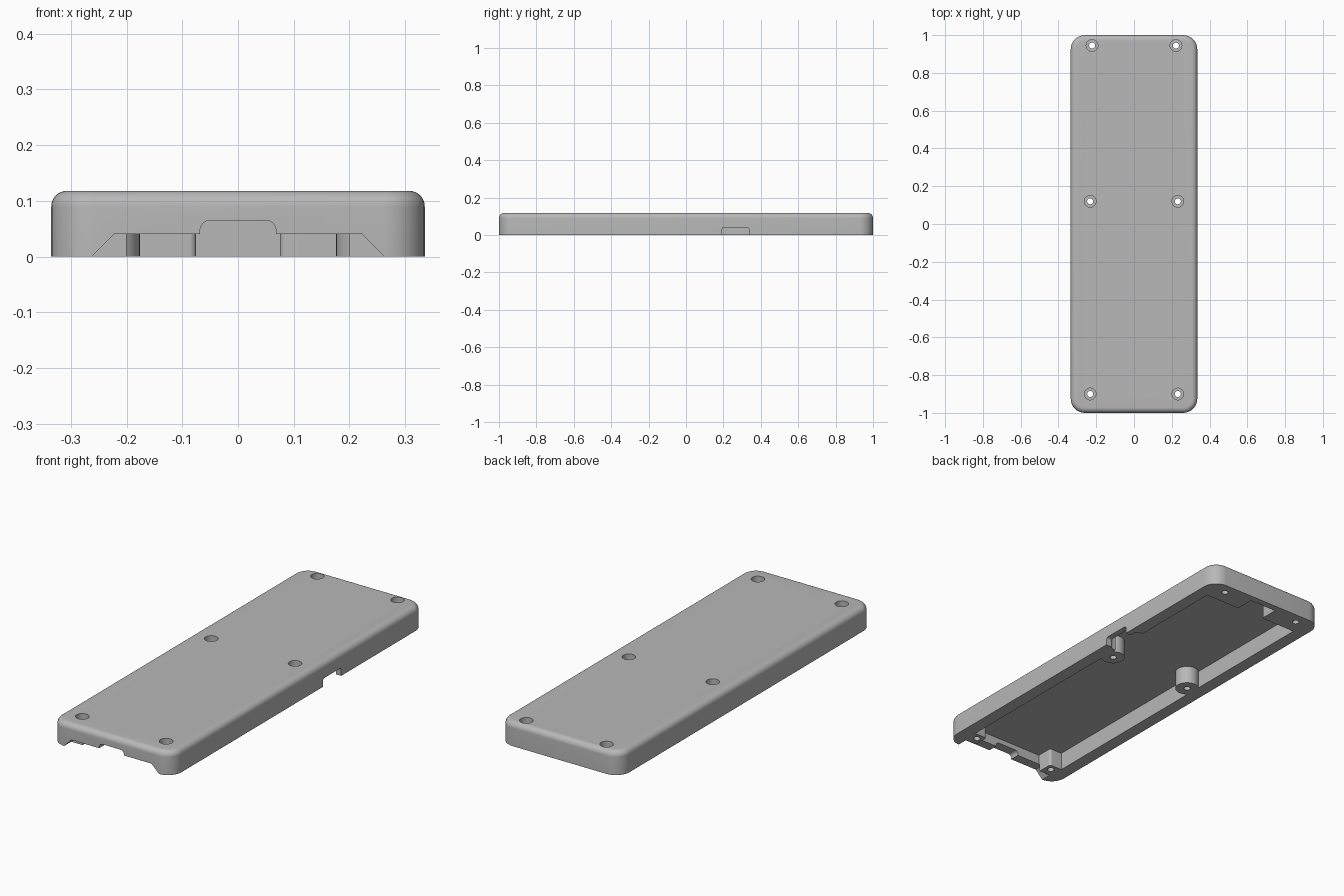
import bpy, bmesh, math
from mathutils import Vector, Matrix

if "Cube" in bpy.data.objects:
    bpy.data.objects.remove(bpy.data.objects["Cube"], do_unlink=True)

HALF_W, HALF_L, HEIGHT = 0.335, 1.0, 0.118
FILLET, CORNER, CEILING = 0.028, 0.075, 0.09
SCREWS = [(0.222, 0.945), (0.232, 0.12), (0.232, -0.9)]

grey = bpy.data.materials.new("plain grey")
grey.use_nodes = True
grey.diffuse_color = (0.48, 0.48, 0.48, 1)
grey.node_tree.nodes["Principled BSDF"].inputs["Base Color"].default_value = (0.48, 0.48, 0.48, 1)


def add_object(name, bm):
    bmesh.ops.recalc_face_normals(bm, faces=bm.faces)
    mesh = bpy.data.meshes.new(name)
    bm.to_mesh(mesh)
    bm.free()
    mesh.materials.append(grey)
    obj = bpy.data.objects.new(name, mesh)
    bpy.context.collection.objects.link(obj)
    return obj


def rounded_rect(x0, x1, y0, y1, r, steps=8):
    """Counter-clockwise outline of a rectangle with round corners."""
    points = []
    corners = [(x1 - r, y1 - r), (x0 + r, y1 - r), (x0 + r, y0 + r), (x1 - r, y0 + r)]
    for quarter, (cx, cy) in enumerate(corners):
        for i in range(steps + 1):
            a = math.pi / 2 * (quarter + i / steps)
            points.append((cx + r * math.cos(a), cy + r * math.sin(a)))
    return points


def loft(name, rings):
    """Closed solid through rings of (outline, z)."""
    bm = bmesh.new()
    loops = [[bm.verts.new((x, y, z)) for x, y in pts] for pts, z in rings]
    n = len(loops[0])
    for a, b in zip(loops, loops[1:]):
        for i in range(n):
            j = (i + 1) % n
            bm.faces.new((a[i], a[j], b[j], b[i]))
    bm.faces.new(loops[0][::-1])
    bm.faces.new(loops[-1])
    return add_object(name, bm)


def prism(name, outline, z0, z1):
    return loft(name, [(outline, z0), (outline, z1)])


def cylinder(name, x, y, r, z0, z1, sides=40):
    circle = [(x + r * math.cos(2 * math.pi * i / sides), y + r * math.sin(2 * math.pi * i / sides))
              for i in range(sides)]
    return prism(name, circle, z0, z1)


def cut(target, cutter):
    """Subtract the cutter for good and discard it."""
    cutter.hide_render = True
    mod = target.modifiers.new("cut", "BOOLEAN")
    mod.operation, mod.solver, mod.object = "DIFFERENCE", "EXACT", cutter
    bpy.context.view_layer.objects.active = target
    bpy.ops.object.modifier_apply(modifier=mod.name)
    bpy.data.objects.remove(cutter, do_unlink=True)


# Outer cover with a rounded top edge
rings = []
for i in range(9):
    a = math.pi / 2 * i / 8
    inset = FILLET * (1 - math.cos(a))
    outline = rounded_rect(-HALF_W + inset, HALF_W - inset, -HALF_L + inset, HALF_L - inset, CORNER - inset)
    rings.append((outline, HEIGHT - FILLET + FILLET * math.sin(a)))
cover = loft("cover", [(rings[0][0], 0)] + rings)

# Cavity, leaving the screw posts standing
cavity = prism("cavity", rounded_rect(-0.27, 0.27, -0.95, 0.965, 0.012), -0.1, CEILING)
for side in (-1, 1):
    for name, near, far, y0, y1 in (("back_block", 0.075, 0.4, 0.87, 1.1),
                                    ("front_post", 0.2, 0.4, -1.1, -0.866)):
        xs = sorted((side * near, side * far))
        cut(cavity, prism(name, rounded_rect(*xs, y0, y1, 0.012), -0.2, 0.2))
    cut(cavity, cylinder("middle_post", side * SCREWS[1][0], SCREWS[1][1], 0.056, -0.2, 0.2))
cut(cover, cavity)

# Thinned wall behind the side port, and the port itself
cut(cover, prism("port_pocket", rounded_rect(0.2, 0.305, 0.182, 0.385, 0.02), -0.1, CEILING - 0.001))
side_port = prism("side_port", rounded_rect(0.193, 0.338, -0.1, 0.04, 0.012), 0.25, 0.5)
side_port.data.transform(Matrix(((0, 0, 1, 0), (1, 0, 0, 0), (0, 1, 0, 0), (0, 0, 0, 1))))
cut(cover, side_port)

# Front opening: wide sloped slot with a rounded raised centre
slot = [(-0.302, -0.04), (0.302, -0.04), (0.222, 0.041), (-0.222, 0.041)]
hump = rounded_rect(-0.068, 0.068, -0.1, 0.065, 0.018)
for name, outline in (("front_slot", slot), ("front_hump", hump)):
    cutter = prism(name, outline, 0.944, 1.1)
    cutter.data.transform(Matrix.Rotation(math.pi / 2, 4, "X"))
    cut(cover, cutter)

# Screw holes with wide recesses for the heads
for side in (-1, 1):
    for x, y in SCREWS:
        cut(cover, cylinder("screw_hole", side * x, y, 0.016, -0.1, 0.3, 24))
        cut(cover, cylinder("screw_recess", side * x, y, 0.031, 0.06, 0.3, 32))

# Smooth curves, crisp edges
bpy.ops.object.select_all(action="DESELECT")
cover.select_set(True)
bpy.context.view_layer.objects.active = cover
bpy.ops.object.shade_smooth_by_angle(angle=math.radians(30))
